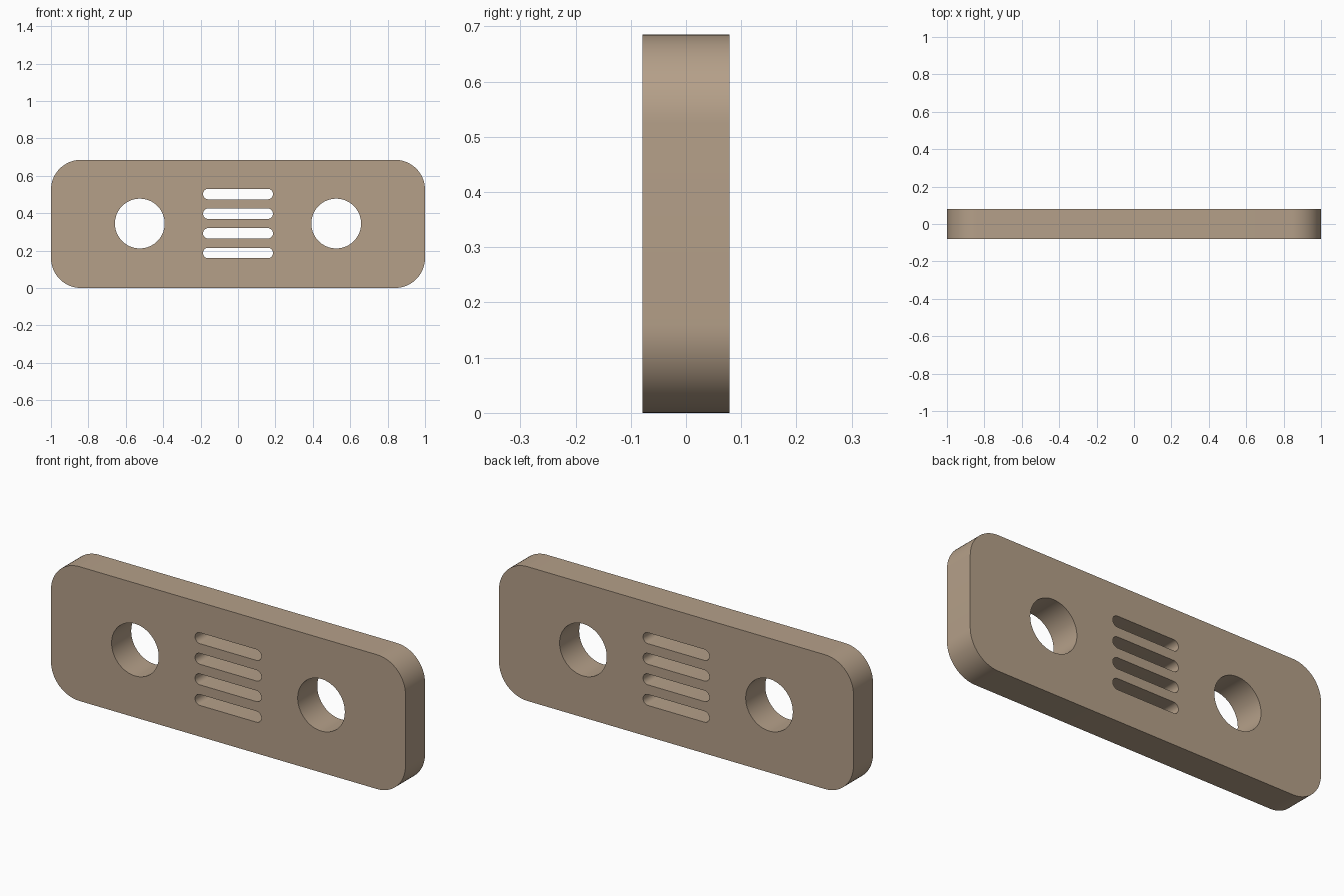
import bpy, bmesh
from math import pi, cos, sin, radians

if "Cube" in bpy.data.objects:
    bpy.data.objects.remove(bpy.data.objects["Cube"])

HEIGHT, DEPTH = 0.685, 0.158
MID = HEIGHT / 2


def rounded_rect(cx, cy, w, h, r, steps):
    """Outline of a rounded rectangle; each corner is a quarter arc."""
    pts = []
    for i, (sx, sy) in enumerate([(1, 1), (-1, 1), (-1, -1), (1, -1)]):
        ox, oy = cx + sx * (w / 2 - r), cy + sy * (h / 2 - r)
        for k in range(steps + 1):
            a = (i + k / steps) * pi / 2
            pts.append((ox + r * cos(a), oy + r * sin(a)))
    return pts


def circle(cx, cy, r, n):
    return [(cx + r * cos(2 * pi * k / n), cy + r * sin(2 * pi * k / n)) for k in range(n)]


# Plate outline, two round holes, four vent slots
outlines = [rounded_rect(0, MID, 2.0, HEIGHT, 0.16, 16)]
outlines += [circle(s * 0.525, MID + 0.002, 0.133, 64) for s in (-1, 1)]
outlines += [rounded_rect(0, MID + 0.002 + k * 0.105, 0.374, 0.056, 0.0279, 8)
             for k in (-1.5, -0.5, 0.5, 1.5)]

curve = bpy.data.curves.new("faceplate", 'CURVE')
curve.dimensions = '2D'
curve.fill_mode = 'BOTH'
curve.extrude = DEPTH / 2
for pts in outlines:
    spline = curve.splines.new('POLY')
    spline.points.add(len(pts) - 1)
    for p, (x, y) in zip(spline.points, pts):
        p.co = (x, y, 0, 1)
    spline.use_cyclic_u = True

plate = bpy.data.objects.new("faceplate", curve)
bpy.context.collection.objects.link(plate)
plate.rotation_euler.x = radians(90)
bpy.context.view_layer.objects.active = plate
plate.select_set(True)
bpy.ops.object.convert(target='MESH')
plate = bpy.context.object

# Weld the caps to the walls
bm = bmesh.new()
bm.from_mesh(plate.data)
bmesh.ops.remove_doubles(bm, verts=bm.verts, dist=1e-5)
bmesh.ops.recalc_face_normals(bm, faces=bm.faces)
bm.to_mesh(plate.data)
bm.free()
bpy.ops.object.shade_smooth_by_angle(angle=radians(30))

# Tan finish
tan = bpy.data.materials.new("tan")
tan.diffuse_color = (0.46, 0.35, 0.25, 1)
tan.use_nodes = True
tan.node_tree.nodes["Principled BSDF"].inputs["Base Color"].default_value = tan.diffuse_color
plate.data.materials.clear()
plate.data.materials.append(tan)
